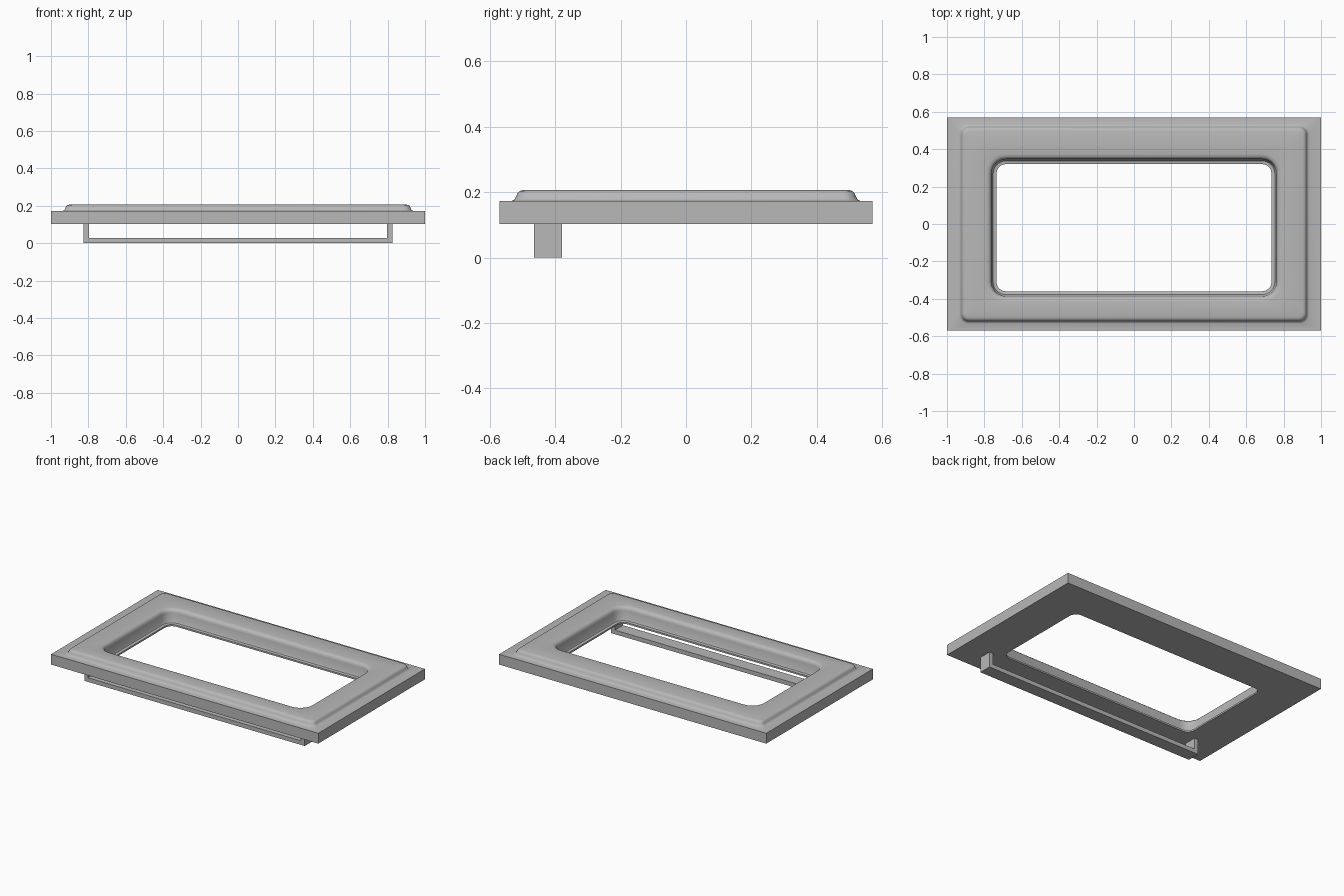
import bpy, bmesh
from math import cos, sin, pi, radians

cube = bpy.data.objects.get("Cube")
if cube:
    bpy.data.objects.remove(cube)

grey = bpy.data.materials.new("plain grey")
grey.use_nodes = True
colour = (0.48, 0.48, 0.48, 1)
grey.diffuse_color = colour
grey.node_tree.nodes["Principled BSDF"].inputs["Base Color"].default_value = colour


def finish(bm, name):
    bmesh.ops.recalc_face_normals(bm, faces=bm.faces)
    mesh = bpy.data.meshes.new(name)
    bm.to_mesh(mesh)
    bm.free()
    obj = bpy.data.objects.new(name, mesh)
    bpy.context.collection.objects.link(obj)
    mesh.materials.append(grey)
    return obj


def rounded_ring(bm, half_x, half_y, centre_y, z, radius, steps=5):
    ring = []
    for i, (sx, sy) in enumerate(((1, 1), (-1, 1), (-1, -1), (1, -1))):
        for k in range(steps + 1):
            a = (i + k / steps) * pi / 2
            ring.append(bm.verts.new((sx * (half_x - radius) + radius * cos(a),
                                      centre_y + sy * (half_y - radius) + radius * sin(a), z)))
    return ring


# Frame: square slab, raised rounded rim, then down into the opening
hole_x, hole_y, hole_c = 0.735, 0.34, -0.02
sections = [(1, 0.57, 0, 0.103, 0), (1, 0.57, 0, 0.173, 0)]
for inset, z in ((0, 0.173), (0.008, 0.177), (0.013, 0.187),
                 (0.017, 0.197), (0.023, 0.203), (0.034, 0.206)):
    sections.append((0.936 - inset, 0.532 - inset, 0, z, 0.045 - inset / 2))
for grow, z in ((0.055, 0.206), (0.04, 0.203), (0.031, 0.195), (0.027, 0.18),
                (0.023, 0.125), (0.018, 0.117), (0, 0.114), (0, 0.103)):
    sections.append((hole_x + grow, hole_y + grow, hole_c, z, 0.05 + grow))

bm = bmesh.new()
rings = [rounded_ring(bm, *s) for s in sections]
for a, b in zip(rings, rings[1:] + rings[:1]):
    for i in range(len(a)):
        j = (i + 1) % len(a)
        bm.faces.new((a[i], a[j], b[j], b[i]))
bmesh.ops.remove_doubles(bm, verts=bm.verts, dist=0.0001)
frame = finish(bm, "window_frame")
bpy.context.view_layer.objects.active = frame
frame.select_set(True)
bpy.ops.object.shade_smooth_by_angle(angle=radians(40))

# Handle: U-shaped strap under the front edge
outer, inner, bar_top, leg_top = 0.825, 0.797, 0.028, 0.103
outline = [(-outer, 0), (outer, 0), (outer, leg_top), (inner, leg_top),
           (inner, bar_top), (-inner, bar_top), (-inner, leg_top), (-outer, leg_top)]
bm = bmesh.new()
face = bm.faces.new([bm.verts.new((x, -0.465, z)) for x, z in outline])
new = bmesh.ops.extrude_face_region(bm, geom=[face])["geom"]
bmesh.ops.translate(bm, vec=(0, 0.086, 0),
                    verts=[v for v in new if isinstance(v, bmesh.types.BMVert)])
finish(bm, "handle")
